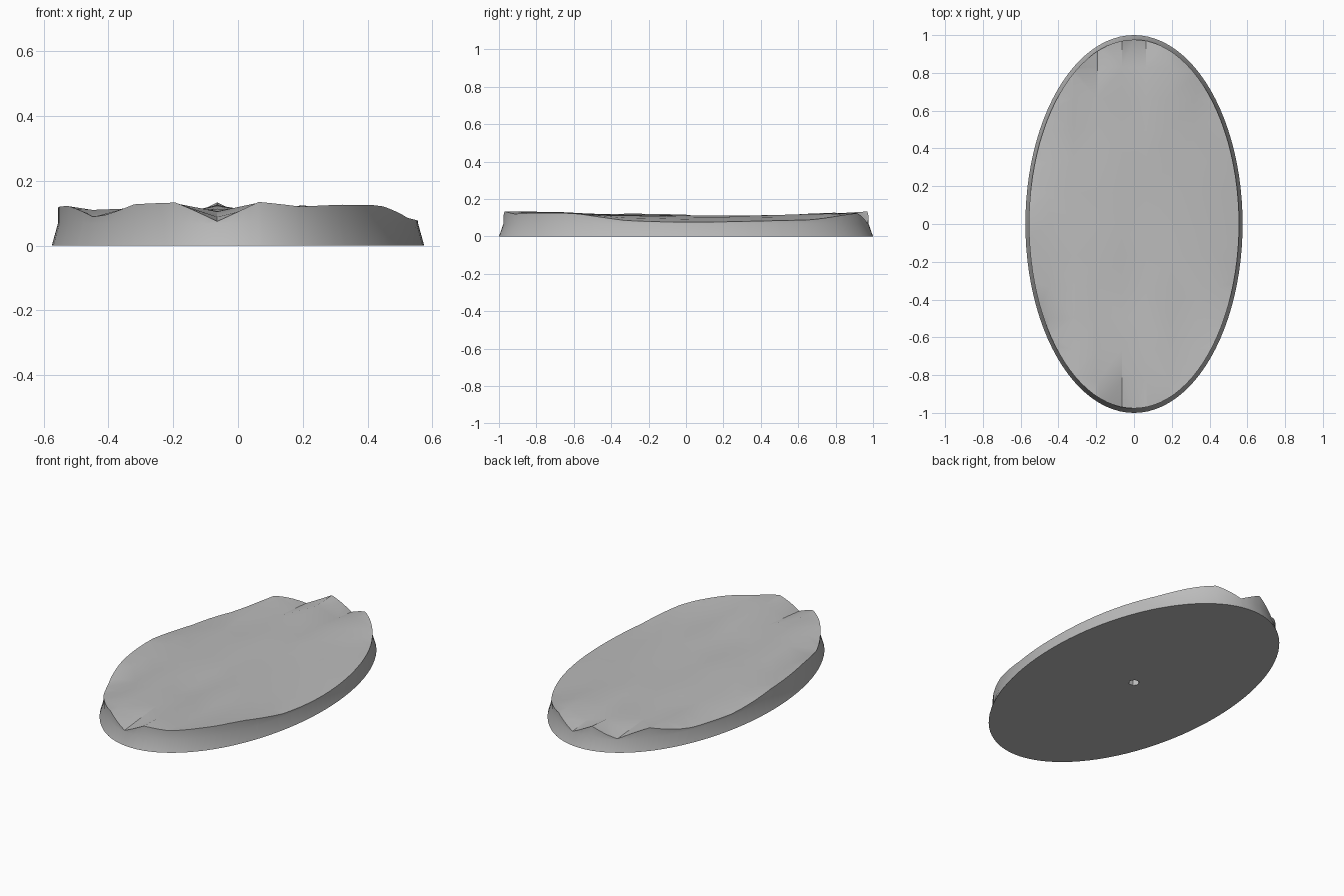
import bpy, bmesh, math
from mathutils import Vector

cube = bpy.data.objects.get("Cube")
if cube:
    bpy.data.objects.remove(cube, do_unlink=True)

stone = bpy.data.materials.new("stone_grey")
stone.use_nodes = True
colour = (0.5, 0.5, 0.5, 1)
stone.diffuse_color = colour
stone.node_tree.nodes["Principled BSDF"].inputs["Base Color"].default_value = colour

# Overall sizes: foot oval, rim oval, height where the taper ends
FOOT, RIM, TAPER_TOP = (0.575, 1.0), (0.556, 0.976), 0.07
SEGMENTS = 96
STEP_X, STEP_Y = 0.1285, 0.332

# Terrain heights in millimetres-like units, rows from front to back, columns from -x to +x
HEIGHTS = [
    [135, 75, 135, 135, 72, 135, 124, 135, 135, 130],
    [135, 82, 122, 125, 105, 130, 108, 120, 128, 110],
    [130, 110, 108, 118, 95, 112, 115, 112, 100, 75],
    [118, 108, 104, 112, 106, 110, 112, 104, 92, 73],
    [74, 92, 102, 106, 110, 112, 110, 102, 90, 74],
    [72, 76, 122, 95, 115, 102, 120, 98, 85, 76],
    [72, 76, 135, 66, 135, 66, 126, 120, 90, 76],
]
ROWS, COLS = len(HEIGHTS), len(HEIGHTS[0])


def terrain(x, y):
    """Height of the ground, blended between the four nearest grid points."""
    u = min(max(x / STEP_X + (COLS - 1) / 2, 0), COLS - 1.001)
    v = min(max(y / STEP_Y + (ROWS - 1) / 2, 0), ROWS - 1.001)
    i, j = int(u), int(v)
    u, v = u - i, v - j
    low = HEIGHTS[j][i] * (1 - u) + HEIGHTS[j][i + 1] * u
    high = HEIGHTS[j + 1][i] * (1 - u) + HEIGHTS[j + 1][i + 1] * u
    return (low * (1 - v) + high * v) / 1000


def slice_flat(bm, point, normal):
    geom = bm.verts[:] + bm.edges[:] + bm.faces[:]
    bmesh.ops.bisect_plane(bm, geom=geom, plane_co=point, plane_no=normal, dist=1e-5)


def extrude_loop(bm, edges, move):
    """Extrude a loop of edges, place the new points and return the new loop."""
    new = bmesh.ops.extrude_edge_only(bm, edges=edges)["geom"]
    for v in new:
        if isinstance(v, bmesh.types.BMVert):
            v.co = move(v.co)
    return [e for e in new if isinstance(e, bmesh.types.BMEdge)]


bm = bmesh.new()

# Ground: an oval sheet cut along the terrain grid and lifted
angles = [math.tau * k / SEGMENTS for k in range(SEGMENTS)]
bm.faces.new([bm.verts.new((RIM[0] * math.cos(a), RIM[1] * math.sin(a), 0)) for a in angles])
for c in range(COLS):
    slice_flat(bm, ((c - (COLS - 1) / 2) * STEP_X, 0, 0), (1, 0, 0))
for r in range(2 * ROWS - 1):
    slice_flat(bm, (0, (r / 2 - (ROWS - 1) / 2) * STEP_Y, 0), (0, 1, 0))
for v in bm.verts:
    v.co.z = terrain(v.co.x, v.co.y)
rim = [e for e in bm.edges if e.is_boundary]
bmesh.ops.triangulate(bm, faces=bm.faces[:])

# Side wall: upright band above, sloping band below
wall = extrude_loop(bm, rim, lambda p: Vector((p.x, p.y, min(p.z, TAPER_TOP) - 0.002)))
foot = extrude_loop(bm, wall, lambda p: Vector(
    (p.x * FOOT[0] / RIM[0], p.y * FOOT[1] / RIM[1], 0)))

# Underside with a six-sided peg hole
corners = [bm.verts.new((0.03 * math.cos(k * math.pi / 3), 0.03 * math.sin(k * math.pi / 3), 0))
           for k in range(6)]
hole = [bm.edges.new((corners[k], corners[(k + 1) % 6])) for k in range(6)]
bmesh.ops.triangle_fill(bm, edges=foot + hole, use_beauty=True)
roof = extrude_loop(bm, hole, lambda p: Vector((p.x, p.y, 0.06)))
bmesh.ops.contextual_create(bm, geom=roof)
bmesh.ops.recalc_face_normals(bm, faces=bm.faces[:])

mesh = bpy.data.meshes.new("oval_ground_base")
bm.to_mesh(mesh)
bm.free()
mesh.materials.append(stone)
base = bpy.data.objects.new("oval_ground_base", mesh)
bpy.context.collection.objects.link(base)

bpy.context.view_layer.objects.active = base
base.select_set(True)
bpy.ops.object.shade_smooth_by_angle(angle=math.radians(35))
